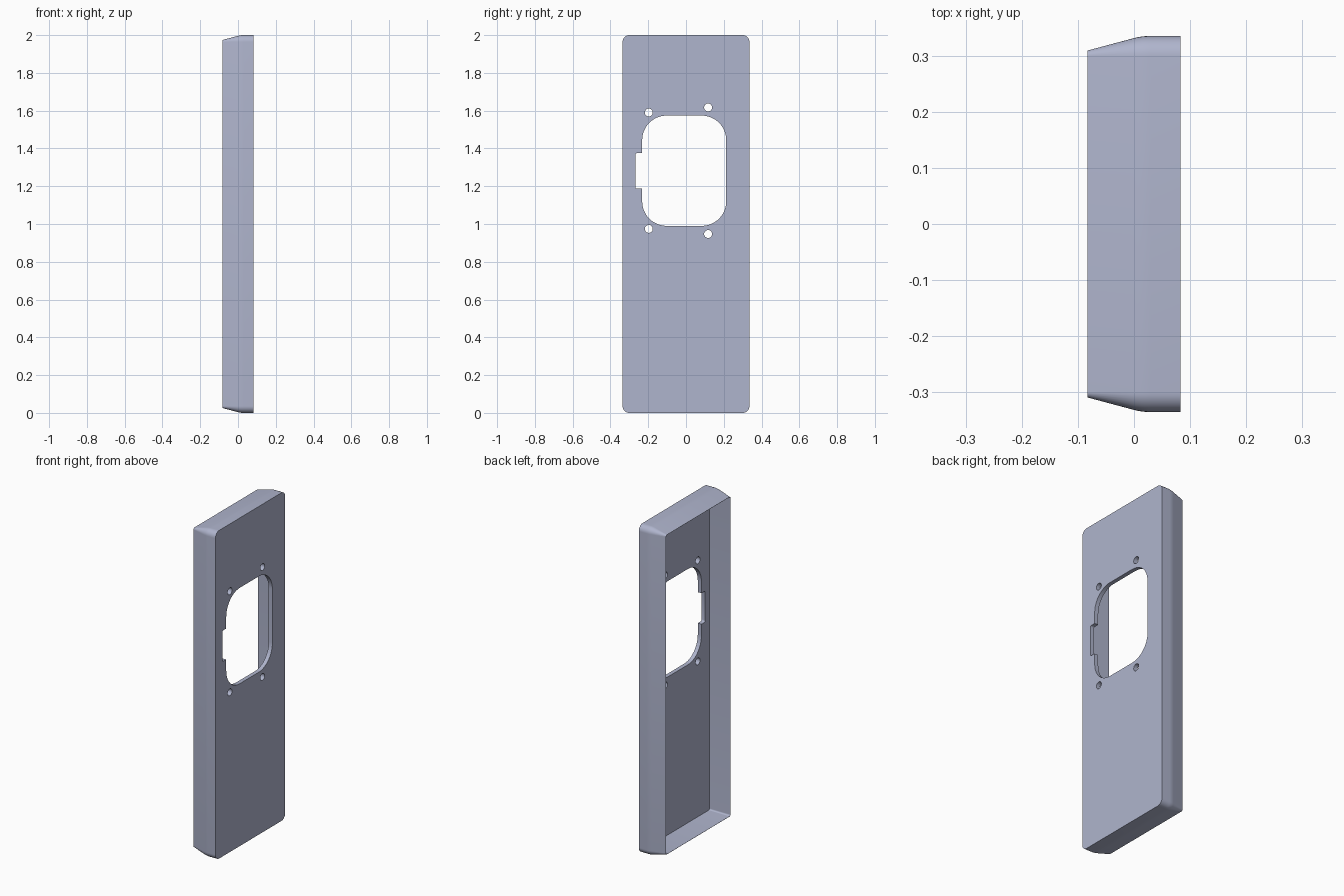
import bpy
import bmesh
from math import cos, sin, tan, pi, radians

if "Cube" in bpy.data.objects:
    bpy.data.objects.remove(bpy.data.objects["Cube"], do_unlink=True)

HALF_X, HALF_Y, HEIGHT = 0.083, 0.336, 2.0
CORNER = 0.036
PLATE = 0.025      # thickness of the faceplate
DRAFT = radians(15)

mat = bpy.data.materials.new("blue grey")
mat.use_nodes = True
colour = (0.43, 0.46, 0.61, 1)
mat.diffuse_color = colour
mat.node_tree.nodes["Principled BSDF"].inputs["Base Color"].default_value = colour


def rounded_rect(y0, y1, z0, z1, r, steps=8):
    """Outline of a rounded rectangle in the yz plane."""
    pts = []
    centres = [(y1 - r, z1 - r), (y0 + r, z1 - r), (y0 + r, z0 + r), (y1 - r, z0 + r)]
    for q, (cy, cz) in enumerate(centres):
        for i in range(steps + 1):
            a = (q + i / steps) * pi / 2
            pts.append((cy + r * cos(a), cz + r * sin(a)))
    return pts


def circle(cy, cz, r, n=32):
    return [(cy + r * cos(2 * pi * i / n), cz + r * sin(2 * pi * i / n)) for i in range(n)]


def loft(name, sections):
    """Solid through a list of (x, outline) sections, capped at both ends."""
    bm = bmesh.new()
    rings = [[bm.verts.new((x, y, z)) for y, z in outline] for x, outline in sections]
    n = len(rings[0])
    for a, b in zip(rings, rings[1:]):
        for i in range(n):
            j = (i + 1) % n
            bm.faces.new((a[i], a[j], b[j], b[i]))
    bm.faces.new(rings[0])
    bm.faces.new(rings[-1])
    bmesh.ops.recalc_face_normals(bm, faces=bm.faces)
    mesh = bpy.data.meshes.new(name)
    bm.to_mesh(mesh)
    bm.free()
    mesh.materials.append(mat)
    obj = bpy.data.objects.new(name, mesh)
    bpy.context.collection.objects.link(obj)
    return obj


def inset_ring(x, d):
    return x, rounded_rect(-HALF_Y + d, HALF_Y - d, d, HEIGHT - d, CORNER - d)


# Shell: straight edge, soft bend, drafted side, thin rim, then the hollow back
bend_start, bend_radius = 0.03, 0.12
profile = [(HALF_X, 0)]
for i in range(7):
    a = DRAFT * i / 6
    profile.append((bend_start - bend_radius * sin(a), bend_radius * (1 - cos(a))))
x_end, d_end = profile[-1]
d_rim = d_end + (x_end + HALF_X) * tan(DRAFT)
profile += [(-HALF_X, d_rim), (-HALF_X, d_rim + 0.001), (HALF_X - PLATE, d_rim + 0.001)]
shell = loft("shell", [inset_ring(x, d) for x, d in profile])

# Openings through the faceplate: window, side notch and four screw holes
outlines = [
    rounded_rect(-0.232, 0.213, 0.99, 1.574, 0.13, 12),
    rounded_rect(-0.268, -0.15, 1.187, 1.376, 0.01, 4),
]
for y, offset in ((-0.197, 0.308), (0.117, 0.335)):
    for side in (-1, 1):
        outlines.append(circle(y, 1.282 + side * offset, 0.021))

bpy.context.view_layer.objects.active = shell
for outline in outlines:
    cutter = loft("cutter", [(0.02, outline), (0.12, outline)])
    cutter.hide_render = True
    mod = shell.modifiers.new("opening", 'BOOLEAN')
    mod.operation = 'DIFFERENCE'
    mod.solver = 'EXACT'
    mod.object = cutter
    bpy.ops.object.modifier_apply(modifier=mod.name)
    bpy.data.objects.remove(cutter, do_unlink=True)

# Smooth bends, crisp edges
for o in bpy.context.selected_objects:
    o.select_set(False)
shell.select_set(True)
bpy.ops.object.shade_smooth_by_angle(angle=radians(30))
